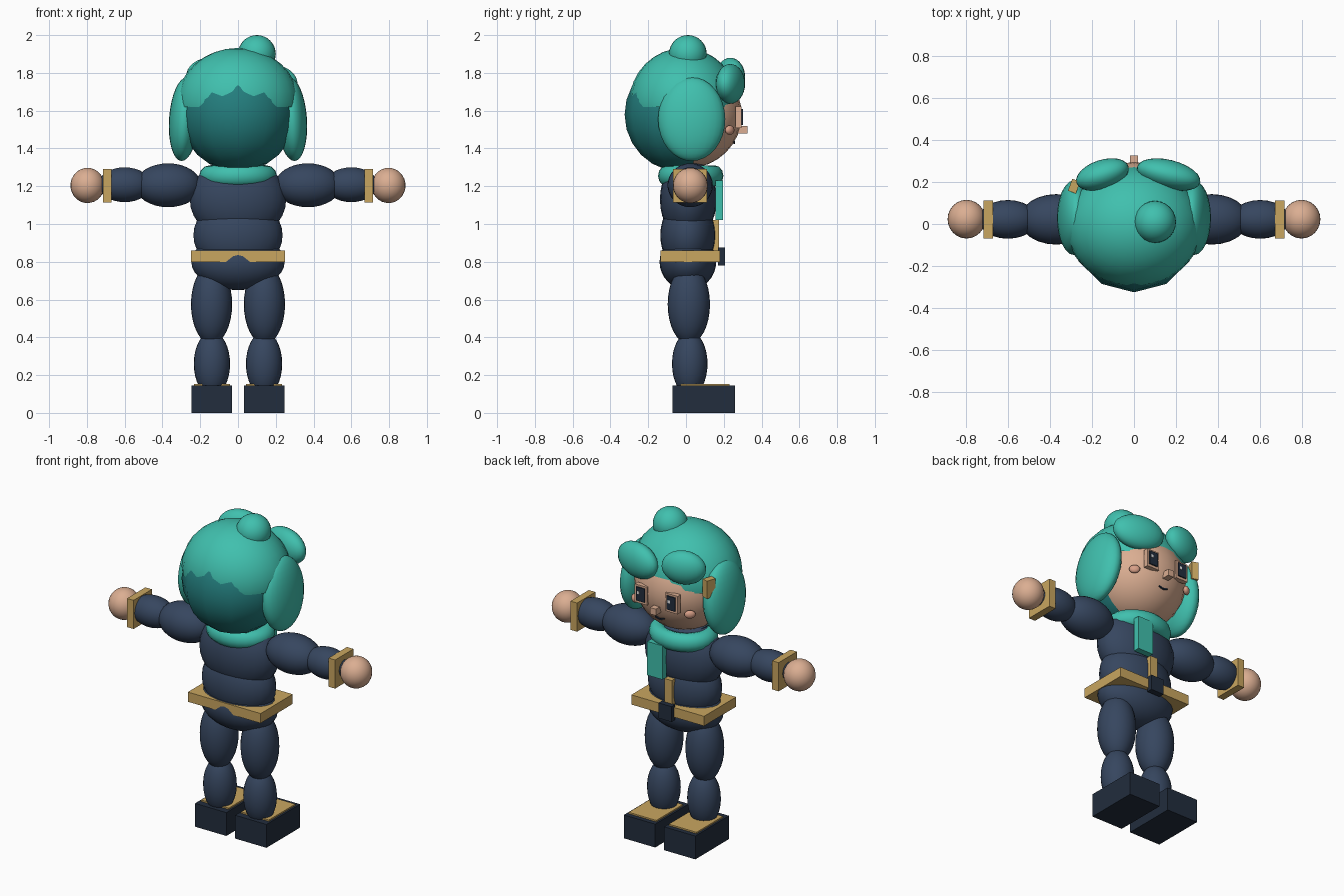
import bpy, bmesh, math
from mathutils import Matrix, Vector, Euler

old = bpy.data.objects.get("Cube")
if old:
    bpy.data.objects.remove(old, do_unlink=True)


def material(name, hex_code):
    # hex colour converted to linear values
    channels = [int(hex_code[i:i + 2], 16) / 255 for i in (0, 2, 4)]
    linear = [c / 12.92 if c < 0.04 else ((c + 0.055) / 1.055) ** 2.4 for c in channels]
    mat = bpy.data.materials.new(name)
    mat.use_nodes = True
    mat.diffuse_color = (*linear, 1)
    for node in mat.node_tree.nodes:
        if node.type == 'BSDF_PRINCIPLED':
            node.inputs["Base Color"].default_value = (*linear, 1)
    return mat


TEAL = material("teal_hair", "40C0AE")
DEEP = material("deep_teal", "237D7D")
NAVY = material("navy_suit", "36465F")
DARK = material("dark_navy", "222D3D")
GOLD = material("gold_trim", "C9A660")
SKIN = material("skin", "DBAE92")
BLUSH = material("blush", "D9A088")
WHITE = material("white", "F2F2F2")


def finish(name, bm, mat, smooth):
    mesh = bpy.data.meshes.new(name)
    for face in bm.faces:
        face.smooth = smooth
    bm.to_mesh(mesh)
    bm.free()
    mesh.materials.append(mat)
    obj = bpy.data.objects.new(name, mesh)
    bpy.context.scene.collection.objects.link(obj)
    return obj


def placing(center, size, turn):
    rotation = Euler([math.radians(a) for a in turn]).to_matrix().to_4x4()
    return Matrix.Translation(center) @ rotation @ Matrix.Diagonal((*size, 1))


def ball(name, center, radii, mat, turn=(0, 0, 0), sides=24, rings=16, cut=None):
    bm = bmesh.new()
    bmesh.ops.create_uvsphere(bm, u_segments=sides, v_segments=rings, radius=1)
    bm.transform(placing(center, radii, turn))
    if cut:
        # cut is a plane; the side its normal points to is removed
        bmesh.ops.bisect_plane(bm, geom=bm.verts[:] + bm.edges[:] + bm.faces[:],
                               plane_co=cut[0], plane_no=cut[1], clear_outer=True)
    return finish(name, bm, mat, True)


def box(name, low, high, mat, turn=(0, 0, 0)):
    bm = bmesh.new()
    bmesh.ops.create_cube(bm, size=1)
    low, high = Vector(low), Vector(high)
    bm.transform(placing((low + high) / 2, high - low, turn))
    return finish(name, bm, mat, False)


def plate(name, center, size, mat, turn=(0, 0, 0)):
    center, half = Vector(center), Vector(size) / 2
    return box(name, center - half, center + half, mat, turn)


# Torso
ball("chest", (0, .012, 1.13), (.255, .15, .22), NAVY)
ball("waist", (0, .01, .94), (.236, .146, .2), NAVY)
ball("pelvis", (0, .01, .80), (.247, .15, .15), NAVY)

# Belt with strap and buckle
box("belt", (-.25, -.135, .80), (.25, .18, .86), GOLD)
box("belt_strap", (-.025, .14, .85), (.025, .175, 1.02), GOLD)
box("buckle", (-.045, .17, .78), (.045, .206, .875), DARK)

# Limbs, mirrored
for side, label in ((1, "left"), (-1, "right")):
    ball(label + "_upper_arm", (side * .37, .022, 1.205), (.175, .12, .116), NAVY)
    ball(label + "_forearm", (side * .6, .022, 1.208), (.14, .092, .092), NAVY)
    plate(label + "_wristband", (side * .693, .022, 1.203), (.045, .18, .178), GOLD)
    ball(label + "_hand", (side * .797, .023, 1.204), (.09, .092, .093), SKIN)
    ball(label + "_thigh", (side * .14, .015, .575), (.109, .112, .21), NAVY)
    ball(label + "_shin", (side * .138, .02, .26), (.096, .094, .17), NAVY)
    plate(label + "_boot", (side * .138, .094, .0725), (.215, .33, .145), DARK)
    plate(label + "_boot_top", (side * .138, .1, .148), (.19, .26, .012), GOLD)

# Scarf ring: a squashed ring swept around the neck
bpy.ops.mesh.primitive_torus_add(major_radius=.15, minor_radius=.056, major_segments=28,
                                 minor_segments=12, location=(0, .025, 1.255))
scarf = bpy.context.object
scarf.name = "scarf"
scarf.scale = (1, .84, 1)
scarf.data.materials.append(TEAL)
bpy.ops.object.shade_smooth()
box("scarf_tail", (.025, .155, 1.02), (.13, .195, 1.23), TEAL)

# Head and hair
ball("head", (0, .01, 1.578), (.288, .285, .282), SKIN)
ball("back_hair", (0, -.03, 1.58), (.305, .295, .302), DEEP, sides=12, rings=12,
     cut=((0, .04, 0), (0, 1, 0)))
ball("hair_cap", (0, -.012, 1.645), (.322, .287, .287), TEAL,
     cut=((0, 0, 1.62), (0, 0, -1)))
ball("hair_bun", (.1, .01, 1.9), (.1, .1, .1), TEAL)
ball("left_fringe", (.165, .235, 1.742), (.155, .07, .105), TEAL, (0, 0, -14))
ball("right_fringe", (-.15, .235, 1.78), (.13, .07, .1), TEAL, (0, 0, 18))
plate("hair_clip", (-.285, .18, 1.67), (.04, .06, .11), GOLD, (0, 0, -20))

# Side hair and face, mirrored
for side, label in ((1, "left"), (-1, "right")):
    ball(label + "_side_hair", (side * .285, .03, 1.555), (.08, .178, .222), TEAL,
         (0, side * -4, 0))
    plate(label + "_eye_frame", (side * .105, .278, 1.565), (.085, .03, .112), SKIN)
    plate(label + "_eye", (side * .105, .296, 1.567), (.058, .009, .085), DARK)
    plate(label + "_eye_glint", (side * .105 + .012, .301, 1.577), (.015, .004, .018), WHITE)
    ball(label + "_cheek", (side * .19, .232, 1.497), (.032, .018, .025), BLUSH,
         (0, 0, side * -40), sides=12, rings=8)
    plate(label + "_mouth_half", (side * .016, .256, 1.432), (.03, .009, .007), DARK,
          (0, side * -18, 0))
plate("nose", (0, .3, 1.5), (.04, .05, .04), SKIN)
